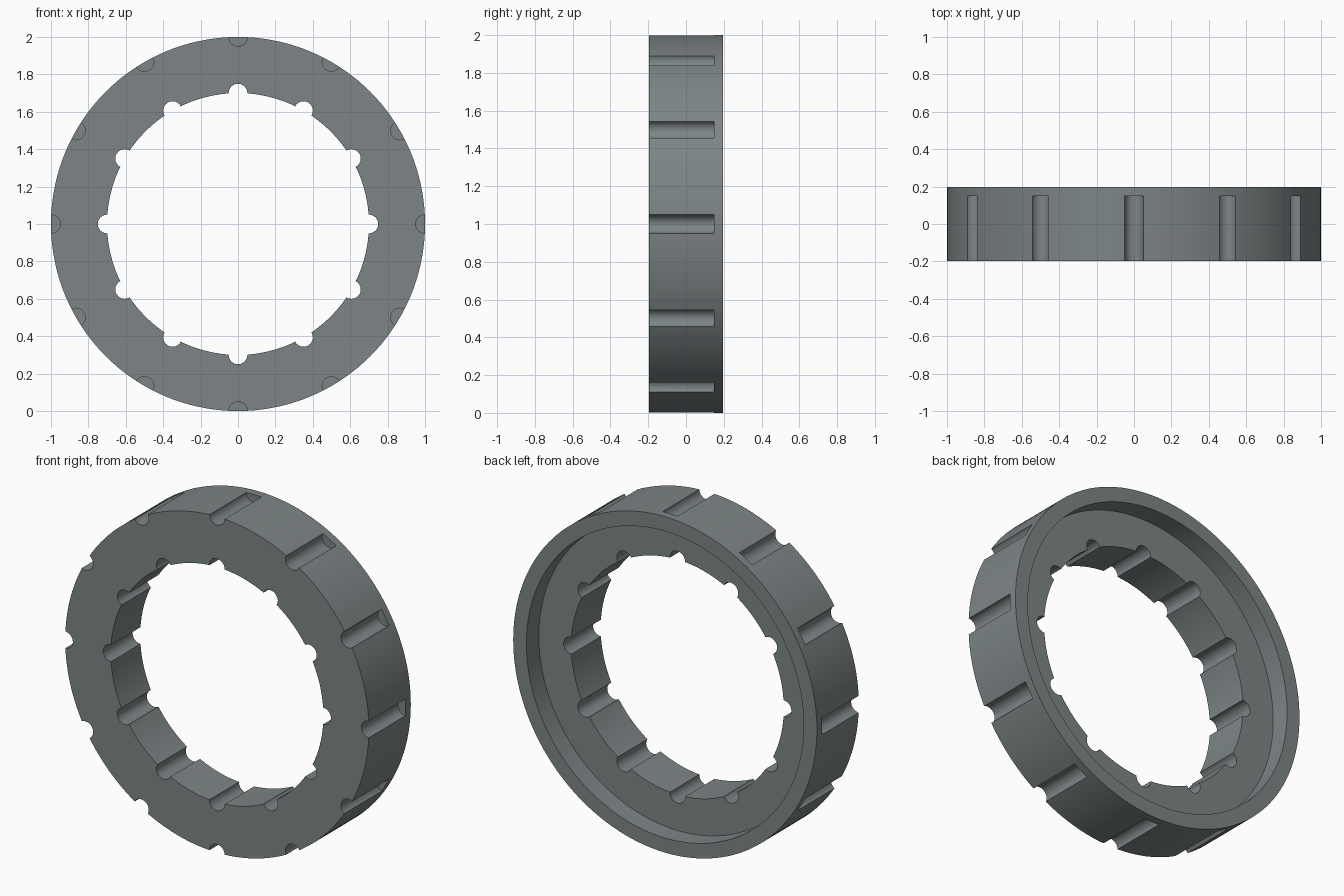
import bpy, bmesh, math

if "Cube" in bpy.data.objects:
    bpy.data.objects.remove(bpy.data.objects["Cube"])

HALF = 0.197        # half thickness of the ring along y
SEGMENTS = 144

grey = bpy.data.materials.new("slate grey")
grey.diffuse_color = (0.205, 0.235, 0.238, 1)
grey.use_nodes = True
grey.node_tree.nodes["Principled BSDF"].inputs["Base Color"].default_value = grey.diffuse_color


def make_object(name, bm):
    bmesh.ops.recalc_face_normals(bm, faces=bm.faces)
    mesh = bpy.data.meshes.new(name)
    bm.to_mesh(mesh)
    bm.free()
    obj = bpy.data.objects.new(name, mesh)
    bpy.context.collection.objects.link(obj)
    return obj


# Ring body: stepped (radius, y) section turned about the y axis
section = [(0.70, -HALF), (1.0, -HALF), (1.0, HALF),
           (0.913, HALF), (0.913, 0.08), (0.70, 0.08)]
bm = bmesh.new()
loops = []
for i in range(SEGMENTS):
    a = math.tau * i / SEGMENTS
    loops.append([bm.verts.new((r * math.cos(a), y, 1 + r * math.sin(a)))
                  for r, y in section])
for i in range(SEGMENTS):
    p, q = loops[i], loops[(i + 1) % SEGMENTS]
    for j in range(len(section)):
        k = (j + 1) % len(section)
        bm.faces.new((p[j], p[k], q[k], q[j]))
ring = make_object("notched_ring", bm)
ring.data.materials.append(grey)


# Round bars for the twelve outer grooves (closed at the back) and inner notches
def add_bar(bm, radius, angle, y0, y1, sides=28):
    cx, cz = radius * math.cos(angle), 1 + radius * math.sin(angle)
    ends = [[bm.verts.new((cx + 0.05 * math.cos(math.tau * (s + 0.5) / sides + angle), y,
                           cz + 0.05 * math.sin(math.tau * (s + 0.5) / sides + angle)))
             for s in range(sides)] for y in (y0, y1)]
    for end in ends:
        bm.faces.new(end)
    for s in range(sides):
        t = (s + 1) % sides
        bm.faces.new((ends[0][s], ends[0][t], ends[1][t], ends[1][s]))


bm = bmesh.new()
for n in range(12):
    a = math.tau * n / 12
    add_bar(bm, 1.0, a, -0.4, 0.149)
    add_bar(bm, 0.70, a, -0.4, 0.4)
cutter = make_object("groove_cutter", bm)
cutter.data.materials.append(grey)
cutter.hide_render = True

# Cut the grooves and bake the result
mod = ring.modifiers.new("grooves", "BOOLEAN")
mod.operation = "DIFFERENCE"
mod.solver = "EXACT"
mod.object = cutter
bpy.context.view_layer.objects.active = ring
ring.select_set(True)
bpy.ops.object.modifier_apply(modifier=mod.name)
bpy.data.objects.remove(cutter)

# Smooth curved walls, crisp edges
bpy.ops.object.shade_smooth_by_angle(angle=math.radians(30))
